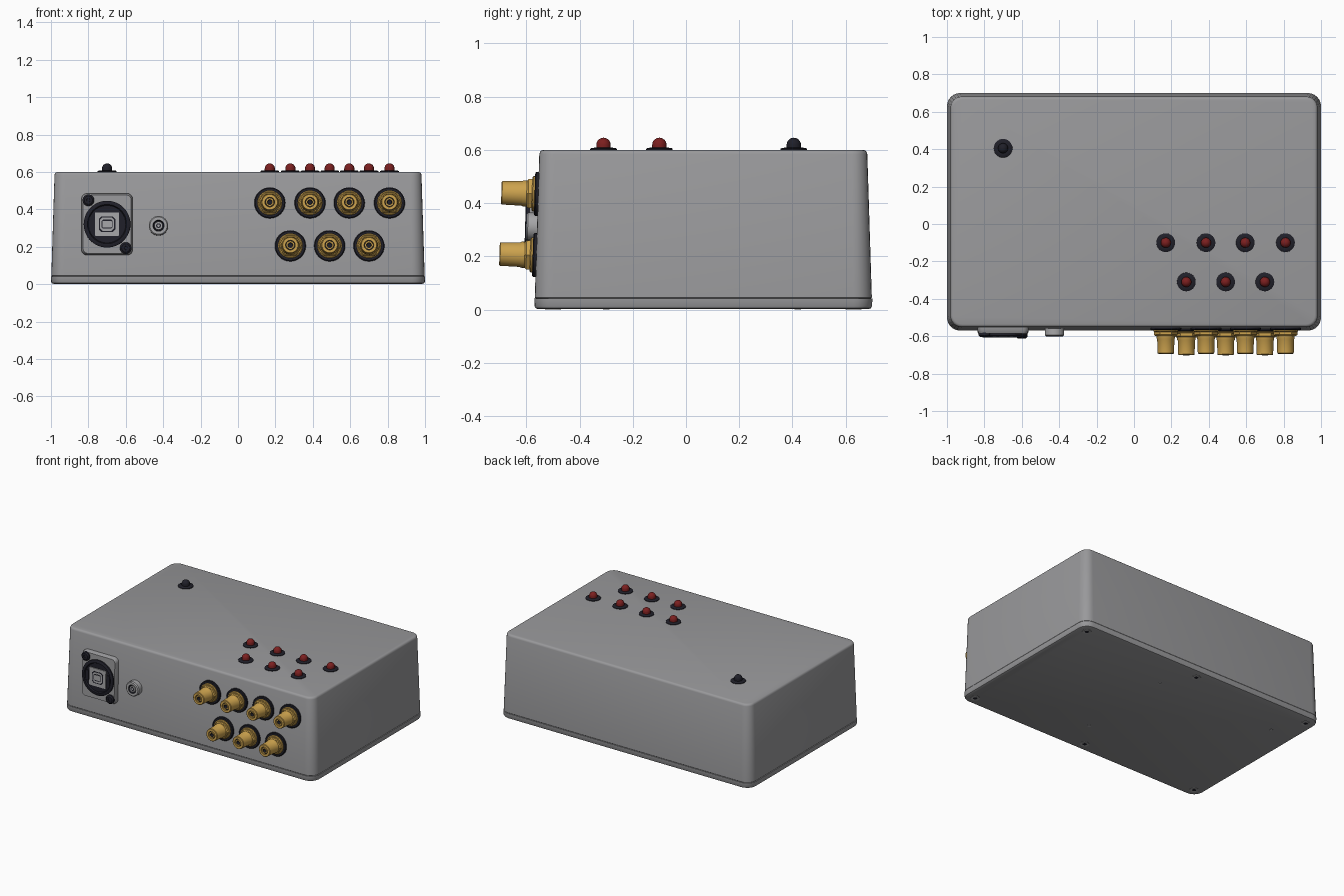
import bpy, bmesh, math
from mathutils import Matrix

old = bpy.data.objects.get("Cube")
if old:
    bpy.data.objects.remove(old, do_unlink=True)


def material(name, rgb):
    m = bpy.data.materials.new(name)
    m.use_nodes = True
    m.diffuse_color = (*rgb, 1)
    m.node_tree.nodes["Principled BSDF"].inputs["Base Color"].default_value = (*rgb, 1)
    return m


GREY = material("case grey", (0.32, 0.32, 0.33))
METAL = material("light metal", (0.38, 0.38, 0.39))
BLACK = material("black plastic", (0.014, 0.014, 0.022))
GOLD = material("gold", (0.60, 0.36, 0.075))
RED = material("red lens", (0.20, 0.014, 0.014))


def finish(name, bm, mats, matrix):
    bmesh.ops.recalc_face_normals(bm, faces=bm.faces)
    me = bpy.data.meshes.new(name)
    bm.to_mesh(me)
    bm.free()
    for m in mats:
        me.materials.append(m)
    me.shade_smooth()
    me.set_sharp_from_angle(angle=math.radians(35))
    ob = bpy.data.objects.new(name, me)
    ob.matrix_world = matrix
    bpy.context.collection.objects.link(ob)
    return ob


def bridge(bm, rings, flags=None):
    """Skin a list of equal vertex rings and cap both ends."""
    for k, (a, b) in enumerate(zip(rings, rings[1:])):
        for i in range(len(a)):
            j = (i + 1) % len(a)
            f = bm.faces.new((a[i], a[j], b[j], b[i]))
            f.material_index = flags[k] if flags else 0
    bm.faces.new(rings[0])
    cap = bm.faces.new(rings[-1])
    cap.material_index = flags[-1] if flags else 0


def lathe(name, profile, mats, matrix, flags=None, sides=32):
    """Turn (radius, height) pairs about the local z axis."""
    bm = bmesh.new()
    rings = [[bm.verts.new((r * math.cos(t), r * math.sin(t), h))
              for t in (2 * math.pi * i / sides for i in range(sides))]
             for r, h in profile]
    bridge(bm, rings, flags)
    return finish(name, bm, mats, matrix)


def rounded_loft(name, levels, mat, matrix, steps=6):
    """Loft rounded rectangles given as (half width, half depth, radius, height)."""
    bm = bmesh.new()
    rings = []
    for w, d, r, h in levels:
        ring = []
        for q, (sx, sy) in enumerate(((1, 1), (-1, 1), (-1, -1), (1, -1))):
            for s in range(steps + 1):
                t = math.pi / 2 * (q + s / steps)
                ring.append(bm.verts.new((sx * (w - r) + r * math.cos(t),
                                          sy * (d - r) + r * math.sin(t), h)))
        rings.append(ring)
    bridge(bm, rings)
    return finish(name, bm, [mat], matrix)


# Case: tapered shell with rounded top edge, over a thin lid
MID_Y = 0.065
center = Matrix.Translation((0, MID_Y, 0))


def level(inset, z):
    return (1 - inset, 0.635 - inset, 0.07 - inset * 0.6, z)


rounded_loft("case_shell", [level(0.008, 0.040), level(0.002, 0.046), level(0.019, 0.585),
                            level(0.022, 0.593), level(0.027, 0.598), level(0.034, 0.600)],
             GREY, center)
rounded_loft("bottom_lid", [level(0.014, 0.002), level(0.005, 0.006), level(0.001, 0.014),
                            level(0.000, 0.042), level(0.006, 0.043)], GREY, center)

# Lid screws along the long edges, and small mounting holes
down = Matrix.Rotation(math.pi, 4, 'X')
for x in (-0.93, 0, 0.93):
    for s in (-1, 1):
        lathe("lid_screw", [(0.03, -0.002), (0.03, 0.001), (0.014, 0.001), (0.012, 0)],
              [METAL, BLACK], Matrix.Translation((x, MID_Y + s * 0.565, 0.001)) @ down,
              [0, 0, 1, 1], 24)
for x, y in ((-0.815, 0.42), (0.13, 0.42), (0.13, -0.30)):
    lathe("mounting_hole", [(0.012, -0.002), (0.012, 0.001)], [METAL],
          Matrix.Translation((x, y, 0.001)) @ down, sides=16)


def front(x, z, out=0):
    """Frame on the sloping front wall, local z pointing outward."""
    tilt = math.atan(0.031)
    y = -0.57 + 0.031 * z
    return (Matrix.Translation((x, y, z)) @ Matrix.Rotation(math.pi / 2 - tilt, 4, 'X')
            @ Matrix.Translation((0, 0, out)))


UPPER = (0.17, 0.385, 0.595, 0.81)
LOWER = (0.28, 0.49, 0.70)

# Gold sockets with black washers on the front
for xs, z in ((UPPER, 0.435), (LOWER, 0.205)):
    for x in xs:
        f = front(x, z)
        lathe("socket_washer", [(0.083, -0.01), (0.083, 0.008), (0.078, 0.012)], [BLACK], f)
        lathe("socket_flange", [(0.066, 0.01), (0.066, 0.018), (0.061, 0.022)], [GOLD], f)
        lathe("socket_nut", [(0.063, 0.02), (0.063, 0.036), (0.056, 0.042)], [GOLD], f, sides=6)
        lathe("socket_barrel",
              [(0.049, 0.03), (0.049, 0.055), (0.046, 0.06), (0.044, 0.134), (0.041, 0.137),
               (0.026, 0.137), (0.025, 0.127), (0.022, 0.127), (0.021, 0.135),
               (0.013, 0.135), (0.012, 0.105)],
              [GOLD, BLACK], f, [0, 0, 0, 0, 0, 0, 1, 0, 0, 1, 1])

# Square data port: plate, black round housing, port block and screws
port = front(-0.70, 0.32)
rounded_loft("port_plate", [(0.137, 0.165, 0.03, -0.01), (0.137, 0.165, 0.03, 0.012),
                            (0.128, 0.156, 0.025, 0.03)], GREY, port)
lathe("port_housing", [(0.125, 0.02), (0.125, 0.040), (0.119, 0.044), (0.105, 0.044),
                       (0.100, 0.034)], [BLACK], port, sides=48)
for s in (-1, 1):
    lathe("port_screw", [(0.031, 0.02), (0.031, 0.040), (0.022, 0.047), (0.010, 0.047),
                         (0.009, 0.042)], [BLACK], port @ Matrix.Translation((s * 0.1, s * -0.128, 0)),
          sides=24)
    # Side latches on the housing
    rounded_loft("port_latch", [(0.012, 0.035, 0.004, 0.03), (0.012, 0.035, 0.004, 0.041)],
                 BLACK, port @ Matrix.Translation((s * 0.085, 0, 0)))
rounded_loft("port_block", [(0.065, 0.063, 0.006, 0.03), (0.065, 0.063, 0.006, 0.041)], METAL, port)
rounded_loft("port_opening", [(0.044, 0.042, 0.014, 0.035), (0.044, 0.042, 0.014, 0.0415)],
             BLACK, port, steps=1)
rounded_loft("port_collar", [(0.038, 0.036, 0.014, 0.035), (0.038, 0.036, 0.014, 0.042)],
             METAL, port, steps=1)
rounded_loft("port_slot", [(0.030, 0.024, 0.008, 0.035), (0.030, 0.024, 0.008, 0.0425)],
             BLACK, port, steps=1)
rounded_loft("port_tongue", [(0.025, 0.018, 0.003, 0.035), (0.025, 0.018, 0.003, 0.044)],
             METAL, port)

# Round power jack
jack = front(-0.425, 0.312)
lathe("power_jack", [(0.052, -0.01), (0.052, 0.034), (0.046, 0.040), (0.030, 0.040),
                     (0.027, 0.012)], [METAL, BLACK], jack, [0, 0, 0, 1, 1])
lathe("jack_sleeve", [(0.022, 0.01), (0.022, 0.036)], [METAL], jack, sides=24)
lathe("jack_bore", [(0.013, 0.03), (0.013, 0.037)], [BLACK], jack, sides=16)
lathe("jack_pin", [(0.007, 0.01), (0.007, 0.038)], [METAL], jack, sides=12)

# Indicator lamps: black collar and domed lens
DOME = [(0.027, 0)] + [(0.027 * math.cos(t), 0.019 + 0.027 * math.sin(t))
                       for t in (math.pi / 2 * i / 8 for i in range(8))] + [(0.001, 0.046)]


def lamp(name, x, y, lens):
    m = Matrix.Translation((x, y, 0.6))
    lathe(name + "_collar", [(0.05, -0.005), (0.05, 0.004), (0.046, 0.007), (0.032, 0.009)], [BLACK], m)
    lathe(name + "_lens", DOME, [lens], m)


for xs, y in ((UPPER, -0.10), (LOWER, -0.31)):
    for x in xs:
        lamp("channel_lamp", x, y, RED)
lamp("power_lamp", -0.70, 0.405, BLACK)
